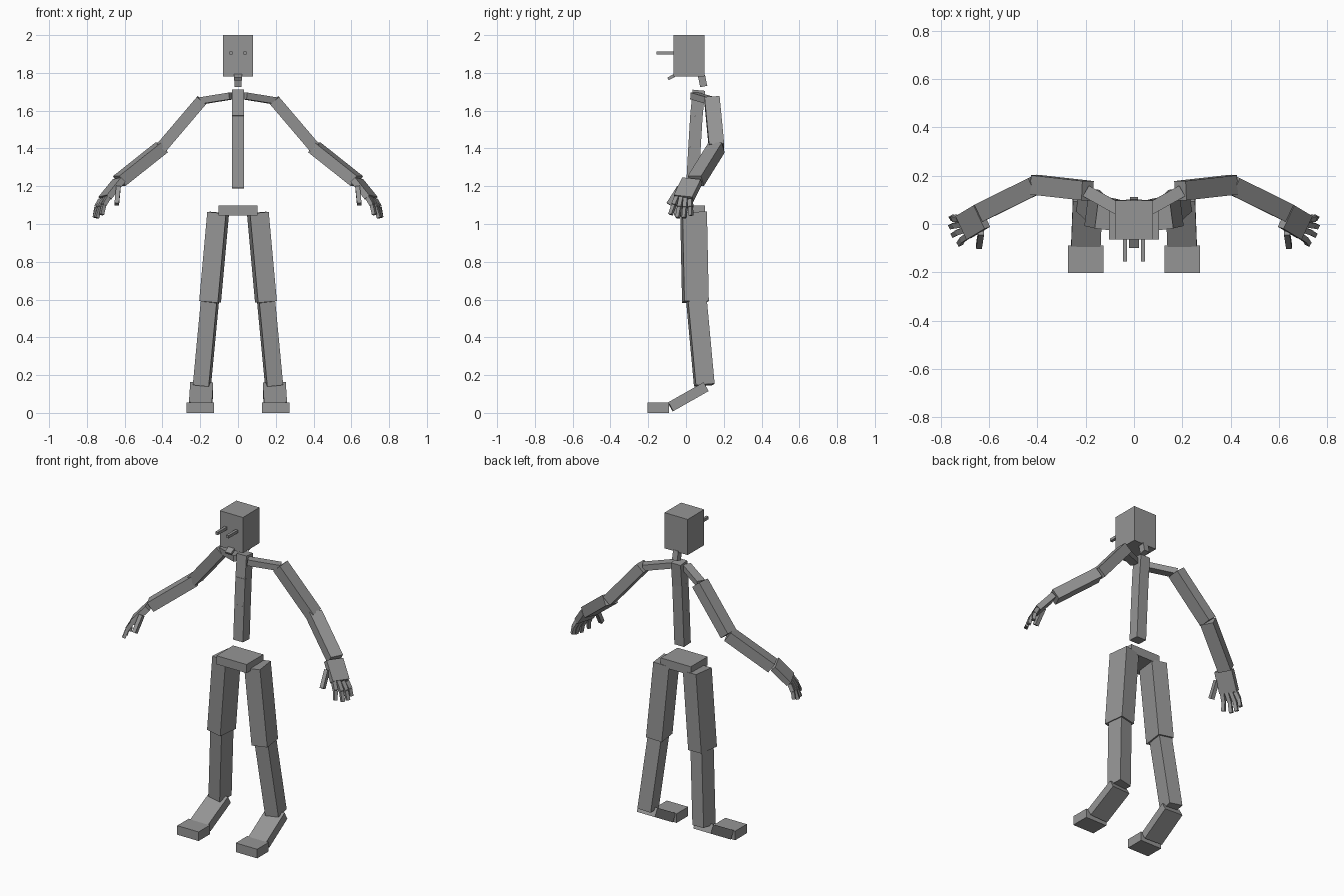
import bpy
import bmesh
from mathutils import Vector, Matrix

cube = bpy.data.objects.get("Cube")
if cube:
    bpy.data.objects.remove(cube)

grey = bpy.data.materials.new("plain_grey")
grey.use_nodes = True
grey.diffuse_color = (0.3, 0.3, 0.3, 1)
grey.node_tree.nodes["Principled BSDF"].inputs["Base Color"].default_value = (0.3, 0.3, 0.3, 1)


def bone(name, start, end, width, depth, side=(1, 0, 0)):
    """Box running from start to end; width lies along the side direction."""
    a, b = Vector(start), Vector(end)
    axis = (b - a).normalized()
    across = Vector(side)
    across = (across - axis * across.dot(axis)).normalized()
    normal = axis.cross(across)
    frame = Matrix((across, normal, axis)).transposed().to_4x4()
    size = Matrix.Diagonal((width, depth, (b - a).length, 1))
    bm = bmesh.new()
    bmesh.ops.create_cube(bm, size=1, matrix=Matrix.Translation((a + b) / 2) @ frame @ size)
    bmesh.ops.recalc_face_normals(bm, faces=bm.faces)
    mesh = bpy.data.meshes.new(name)
    bm.to_mesh(mesh)
    bm.free()
    mesh.materials.append(grey)
    obj = bpy.data.objects.new(name, mesh)
    bpy.context.collection.objects.link(obj)
    return obj


# Head, neck and trunk
bone("head", (0, 0.016, 1.78), (0, 0.016, 2.0), 0.158, 0.162)
bone("jaw", (0, -0.055, 1.79), (0, -0.095, 1.768), 0.042, 0.016)
bone("neck", (0, 0.082, 1.785), (0, 0.094, 1.728), 0.035, 0.038)
bone("chest", (0, 0.055, 1.57), (0, 0.068, 1.708), 0.066, 0.066)
bone("upper_spine", (0, 0.045, 1.405), (0, 0.055, 1.57), 0.066, 0.066)
bone("lower_spine", (0, 0.033, 1.19), (0, 0.045, 1.405), 0.066, 0.066)
bone("pelvis", (0, 0.018, 1.045), (0, 0.018, 1.098), 0.206, 0.164)

for label, s in (("left", 1), ("right", -1)):
    def limb(part, start, end, width, depth, side=(1, 0, 0)):
        flip = lambda v: (v[0] * s, v[1], v[2])
        bone(f"{label}_{part}", flip(start), flip(end), width, depth, flip(side))

    limb("eye", (0.037, -0.06, 1.905), (0.037, -0.156, 1.905), 0.017, 0.017)

    # Leg, turned slightly outward
    turned = (1, 0.13, 0)
    limb("thigh", (0.105, 0.04, 1.06), (0.148, 0.05, 0.588), 0.1, 0.13, turned)
    limb("shin", (0.149, 0.056, 0.59), (0.191, 0.097, 0.147), 0.085, 0.1, turned)
    limb("foot", (0.192, 0.105, 0.138), (0.199, -0.082, 0.032), 0.122, 0.054)
    limb("toes", (0.2, -0.09, 0.028), (0.2, -0.203, 0.028), 0.146, 0.056)

    # Arm
    limb("collarbone", (0.035, 0.045, 1.678), (0.197, 0.136, 1.652), 0.05, 0.036, (-0.5, 1, 0))
    limb("upper_arm", (0.192, 0.138, 1.655), (0.405, 0.162, 1.405), 0.08, 0.062, (0, 1, 0))
    limb("forearm", (0.405, 0.162, 1.405), (0.628, 0.052, 1.228), 0.078, 0.064, (0.45, 1, 0))

    # Hand
    across = Vector((0.5, 0.85, -0.2))
    palm_end = Vector((0.705, -0.012, 1.137))
    limb("palm", (0.63, 0.033, 1.23), palm_end, 0.108, 0.034, across)
    limb("thumb", (0.633, -0.035, 1.195), (0.642, -0.092, 1.105), 0.024, 0.026)

    tips = {"index": (0.722, -0.082, 1.05), "middle": (0.748, -0.045, 1.033),
            "ring": (0.758, -0.01, 1.033), "little": (0.755, 0.026, 1.045)}
    for i, (finger, tip) in enumerate(tips.items()):
        base = palm_end + across * (i - 1.5) * 0.027
        knuckle = (base + Vector(tip)) / 2 + Vector((0.007, 0, 0.003))
        limb(f"{finger}_finger_base", base, knuckle, 0.023, 0.023, across)
        limb(f"{finger}_finger_tip", knuckle, tip, 0.02, 0.02, across)
